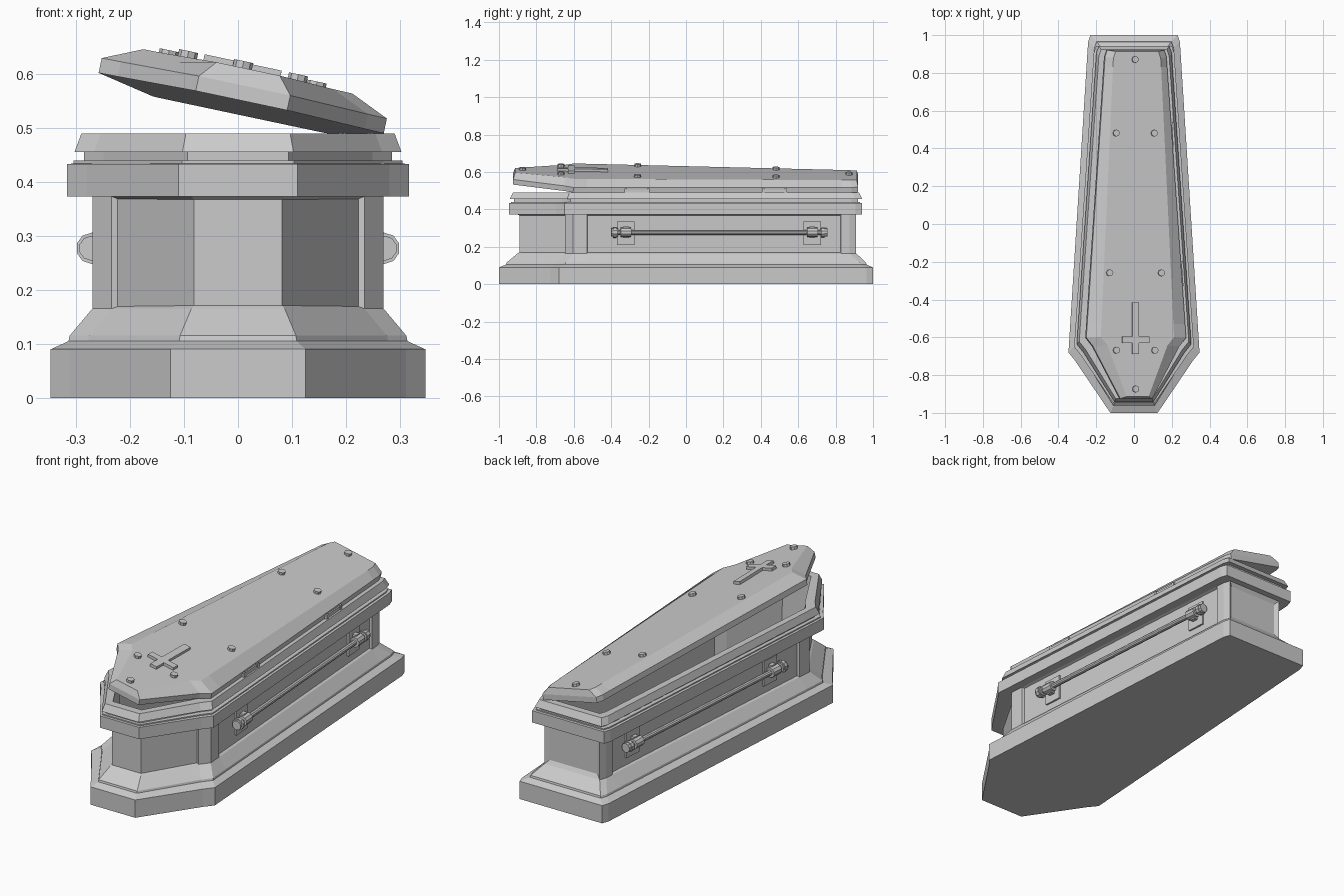
import bpy, bmesh, math
from mathutils import Matrix, Vector

if "Cube" in bpy.data.objects:
    bpy.data.objects.remove(bpy.data.objects["Cube"])


def finish(bm, name, matrix=None, mirror=False):
    bmesh.ops.recalc_face_normals(bm, faces=bm.faces)
    if matrix:
        bm.transform(matrix)
    me = bpy.data.meshes.new(name)
    bm.to_mesh(me)
    bm.free()
    ob = bpy.data.objects.new(name, me)
    bpy.context.collection.objects.link(ob)
    if mirror:
        ob.modifiers.new("mirror", 'MIRROR')
    return ob


def ring(z, w, f, ysh, bw, yf, yb):
    """Coffin outline: front, clipped shoulder, panel ends, clipped back corner."""
    W, B = (w, ysh), (bw, yb - 0.035)
    side = lambda y: (w + (bw - w) * (y - W[1]) / (B[1] - W[1]), y)
    right = [(f, yf), (w - 0.036, ysh - 0.045), W, side(-0.53), side(0.83),
             B, (bw - 0.012, yb)]
    pts = right + [(-x, y) for x, y in reversed(right)]
    return [Vector((x, y, z)) for x, y in pts]


def inset_ring(z, s, yf, yb):
    return ring(z, 0.347 - s, 0.125 - s / 2, -0.68 + s, 0.243 - s, yf, yb)


def loft(rings):
    bm = bmesh.new()
    vs = [[bm.verts.new(p) for p in r] for r in rings]
    layers = []
    for a, b in zip(vs, vs[1:]):
        n = len(a)
        layers.append([bm.faces.new((a[i], a[(i + 1) % n], b[(i + 1) % n], b[i]))
                       for i in range(n)])
    bm.faces.new(list(reversed(vs[0])))
    bm.faces.new(vs[-1])
    return bm, layers


def add_box(bm, c, size, rot=0):
    m = Matrix.Translation(c) @ Matrix.Rotation(rot, 4, 'Z') @ Matrix.Diagonal((*size, 1))
    bmesh.ops.create_cube(bm, size=1, matrix=m)


def add_rod(bm, p, q, r, n=10):
    p, q = Vector(p), Vector(q)
    d = q - p
    m = Matrix.Translation((p + q) / 2) @ d.to_track_quat('Z', 'Y').to_matrix().to_4x4()
    bmesh.ops.create_cone(bm, cap_ends=True, segments=n, radius1=r, radius2=r,
                          depth=d.length, matrix=m)


# Coffin case: plinth, body, ledge, rim and hollow interior
profile = [(0, 0, -1, 1), (0.09, 0, -1, 1), (0.105, 0.033, -0.962, 0.965),
           (0.115, 0.035, -0.96, 0.963), (0.165, 0.077, -0.9, 0.91),
           (0.373, 0.077, -0.9, 0.91), (0.373, 0.03, -0.947, 0.942),
           (0.433, 0.03, -0.947, 0.942), (0.434, 0.042, -0.935, 0.93),
           (0.44, 0.042, -0.935, 0.93), (0.44, 0.062, -0.92, 0.92),
           (0.455, 0.062, -0.92, 0.92), (0.455, 0.044, -0.942, 0.942),
           (0.49, 0.057, -0.925, 0.925), (0.49, 0.09, -0.885, 0.89),
           (0.12, 0.1, -0.875, 0.88)]
bm, layers = loft([inset_ring(*p) for p in profile])
bmesh.ops.recalc_face_normals(bm, faces=bm.faces)
body = layers[4]
bmesh.ops.inset_individual(bm, faces=[body[3], body[9]], thickness=0.006, depth=-0.012)
bmesh.ops.inset_individual(bm, faces=[body[6]], thickness=0.028, depth=-0.012)
bmesh.ops.inset_region(bm, faces=[body[0], body[12], body[13]],
                       thickness=0.006, depth=-0.01)
finish(bm, "coffin_case")

# Lid swings open around its right-hand side edge
LZ = 0.49
pivot, axis = Vector((0.27, -0.603, LZ)), Vector((-0.104, 1.488, 0))
swing = (Matrix.Translation(pivot) @ Matrix.Rotation(math.radians(12), 4, axis)
         @ Matrix.Translation(-pivot))
bm, _ = loft([inset_ring(LZ, 0.077, -0.925, 0.92),
              inset_ring(LZ + 0.028, 0.077, -0.925, 0.92),
              ring(LZ + 0.06, 0.198, 0.06, -0.6, 0.128, -0.915, 0.912)])
finish(bm, "lid", swing)

# Cross on the lid
bm = bmesh.new()
v = [(0.018, -0.69), (0.018, -0.632), (0.073, -0.632), (0.073, -0.598),
     (0.018, -0.598), (0.018, -0.418)]
v += [(-x, y) for x, y in reversed(v)]
face = bm.faces.new([bm.verts.new((x - 0.012, y, LZ + 0.058)) for x, y in v])
ext = bmesh.ops.extrude_face_region(bm, geom=[face])
bmesh.ops.translate(bm, vec=(0, 0, 0.016),
                    verts=[e for e in ext["geom"] if isinstance(e, bmesh.types.BMVert)])
finish(bm, "lid_cross", swing)

# Lid studs
bm = bmesh.new()
for x, y in [(0, 0.87), (0.103, 0.48), (-0.103, 0.48), (0.14, -0.26), (-0.14, -0.26),
             (0.104, -0.67), (-0.104, -0.67), (0, -0.875)]:
    add_rod(bm, (x - 0.011, y, LZ + 0.055), (x - 0.011, y, LZ + 0.073), 0.018, 8)
finish(bm, "lid_studs", swing)

SLOPE = 0.104 / 1.478
TURN = math.atan(SLOPE)


def wall(y, out, z):
    return (0.27 - (y + 0.603) * SLOPE + out, y, z)


# Hinges along the right side
bm = bmesh.new()
for y in (-0.262, 0.473):
    add_box(bm, wall(y, 0.004, 0.496), (0.014, 0.11, 0.022), TURN)
    for e in (-0.06, 0.06):
        add_box(bm, wall(y + e, 0.005, 0.496), (0.018, 0.014, 0.032), TURN)
finish(bm, "hinges")

# Carrying handles: plates, brackets, long bar and end caps
Z = 0.277
bm = bmesh.new()
add_rod(bm, wall(-0.4, 0.016, Z), wall(0.75, 0.016, Z), 0.013)
for y, end in ((-0.322, -0.4), (0.675, 0.755)):
    add_box(bm, wall(y, -0.009, 0.272), (0.012, 0.095, 0.126), TURN)
    add_box(bm, wall(y, 0.002, Z), (0.03, 0.03, 0.062), TURN)
    add_rod(bm, wall(y - 0.028, 0.016, Z), wall(y + 0.028, 0.016, Z), 0.025)
    inner = end + math.copysign(0.035, -end)
    add_rod(bm, wall(end, 0.016, Z), wall(inner, 0.016, Z), 0.023)
add_rod(bm, wall(-0.39, 0.016, Z), wall(-0.372, 0.016, Z), 0.029)
add_rod(bm, wall(0.722, 0.016, Z), wall(0.74, 0.016, Z), 0.027)
finish(bm, "handles", mirror=True)
